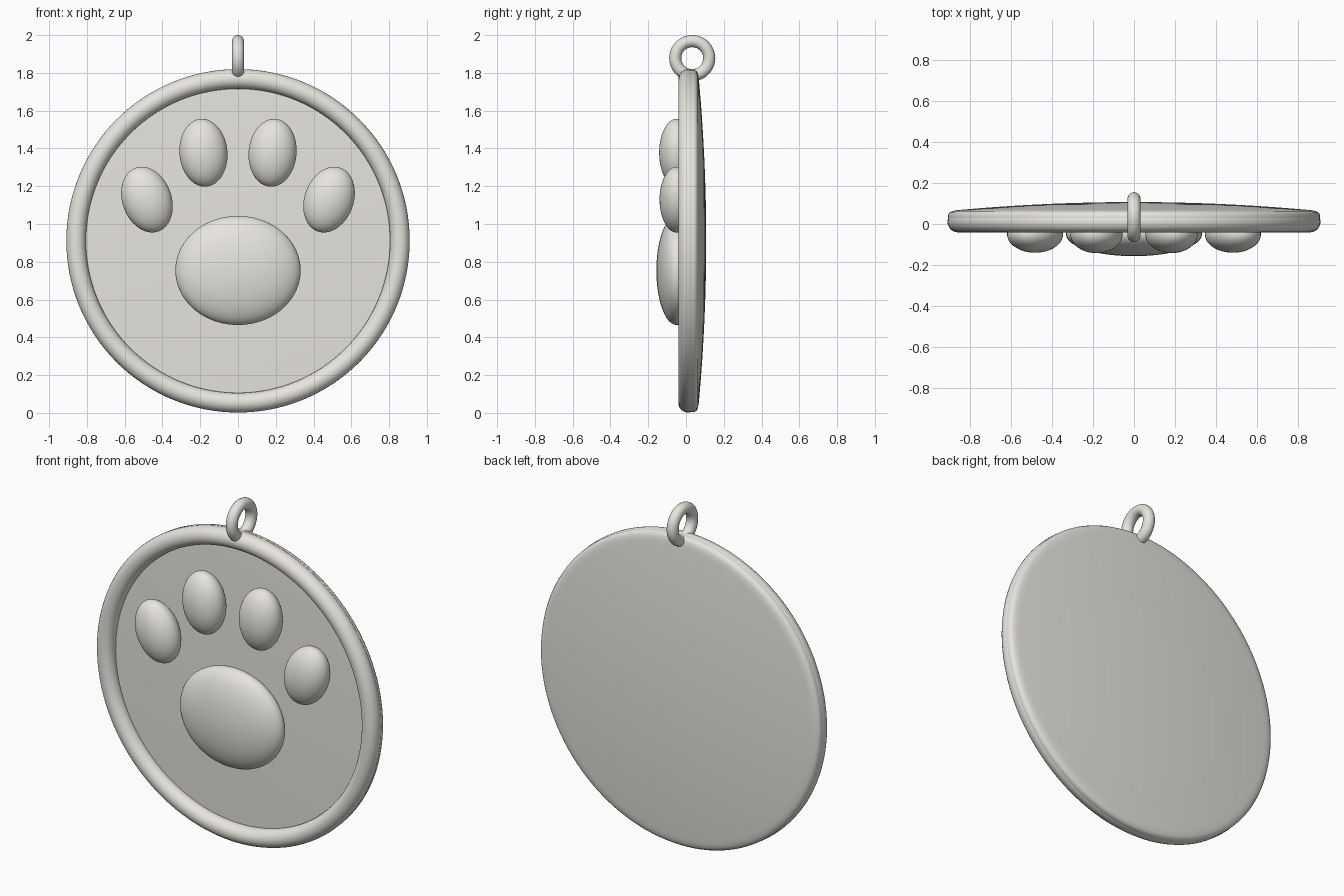
import bpy, bmesh, math
from mathutils import Matrix

if "Cube" in bpy.data.objects:
    bpy.data.objects.remove(bpy.data.objects["Cube"])

CZ = 0.911  # height of the disc centre

mat = bpy.data.materials.new("pale_metal")
mat.diffuse_color = (0.80, 0.78, 0.73, 1)
mat.use_nodes = True
mat.node_tree.nodes["Principled BSDF"].inputs["Base Color"].default_value = mat.diffuse_color


def finish(name, bm):
    bmesh.ops.recalc_face_normals(bm, faces=bm.faces)
    me = bpy.data.meshes.new(name)
    bm.to_mesh(me)
    bm.free()
    me.materials.append(mat)
    ob = bpy.data.objects.new(name, me)
    bpy.context.collection.objects.link(ob)
    bpy.context.view_layer.objects.active = ob
    ob.select_set(True)
    bpy.ops.object.shade_smooth_by_angle(angle=math.radians(50))
    ob.select_set(False)


def torus(name, loc, rot, major, minor, seg, sides):
    bpy.ops.mesh.primitive_torus_add(location=loc, rotation=rot,
                                     major_radius=major, minor_radius=minor,
                                     major_segments=seg, minor_segments=sides)
    ob = bpy.context.object
    ob.name = name
    ob.data.materials.append(mat)
    bpy.ops.object.shade_smooth()
    ob.select_set(False)


def pad(name, x, y, z, size, tilt=0):
    bm = bmesh.new()
    bmesh.ops.create_uvsphere(bm, u_segments=48, v_segments=24, radius=1)
    bm.transform(Matrix.Translation((x, y, z))
                 @ Matrix.Rotation(math.radians(tilt), 4, 'Y')
                 @ Matrix.Diagonal((*size, 1)))
    finish(name, bm)


# round rim and hanging loop
torus("rim", (0, 0.011, CZ), (math.pi / 2, 0, 0), 0.857, 0.052, 128, 24)
torus("hanging_loop", (0, 0.033, 1.878), (0, math.pi / 2, 0), 0.09, 0.032, 48, 20)

# disc: gently curved front, rounded edge, softly domed back, spun about y
profile = [(0.89 * i / 12, 0.008 + 0.017 * (i / 12) ** 2) for i in range(13)]
profile += [(0.906, 0.03), (0.906, 0.045), (0.899, 0.056), (0.885, 0.063), (0.865, 0.067)]
profile += [(r, 0.107 - 0.038 * (r / 0.845) ** 2)
            for r in [0.845 * (1 - i / 12) for i in range(13)]]
bm = bmesh.new()
vs = [bm.verts.new((r, y, CZ)) for r, y in profile]
es = [bm.edges.new(p) for p in zip(vs, vs[1:])]
bmesh.ops.spin(bm, geom=vs + es, cent=(0, 0, CZ), axis=(0, 1, 0),
               angle=2 * math.pi, steps=128)
bmesh.ops.remove_doubles(bm, verts=bm.verts, dist=1e-4)
finish("disc", bm)

# paw pads
pad("main_pad", 0, -0.05, 0.754, (0.332, 0.107, 0.289))
for side, s in (("left", -1), ("right", 1)):
    pad("inner_toe_" + side, s * 0.183, -0.05, 1.377, (0.127, 0.092, 0.18), s * 5)
    pad("outer_toe_" + side, s * 0.482, -0.05, 1.129, (0.13, 0.09, 0.179), s * 20)
